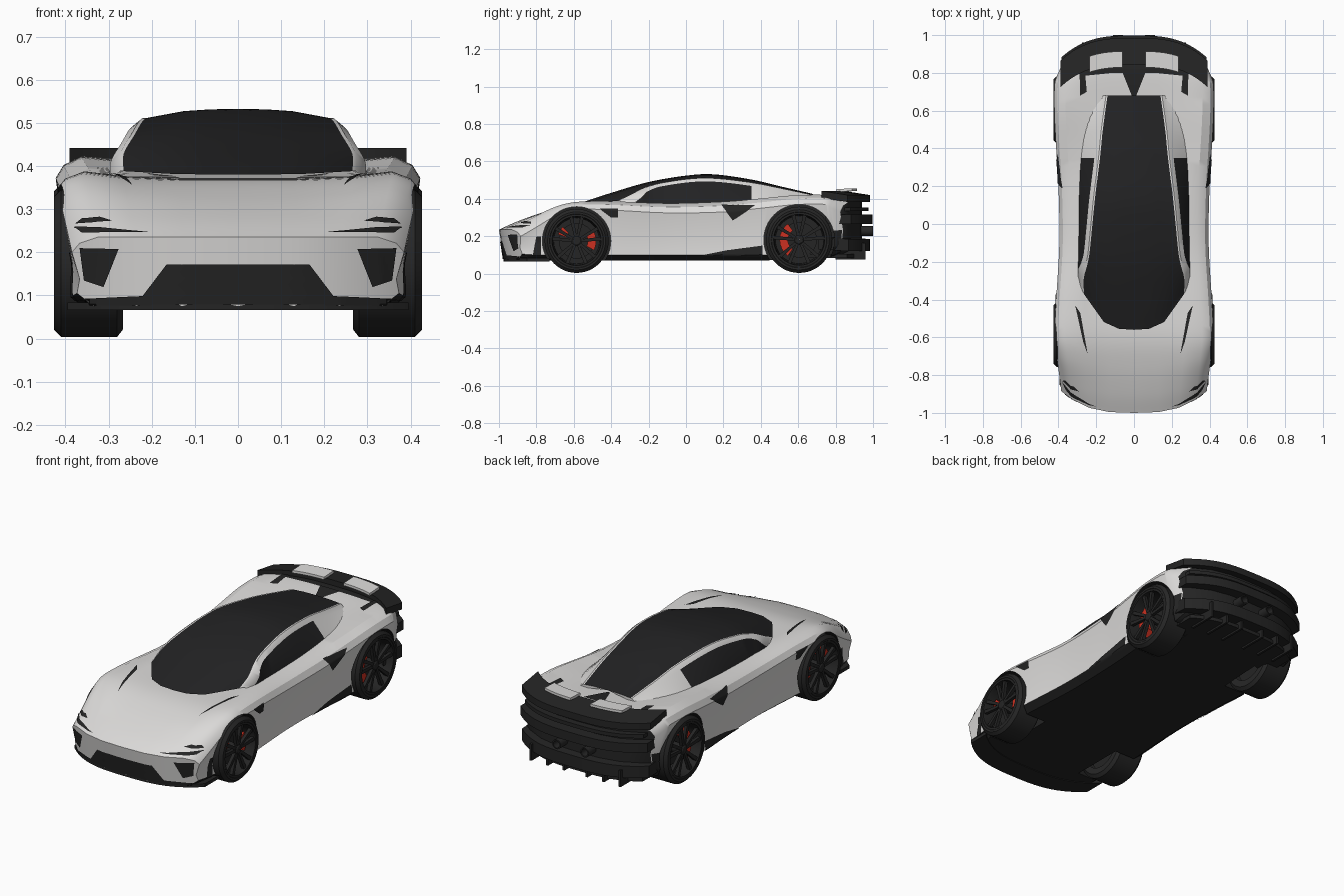
import bpy, bmesh, math
from mathutils import Vector
from mathutils.bvhtree import BVHTree

if "Cube" in bpy.data.objects:
    bpy.data.objects.remove(bpy.data.objects["Cube"])


def mat(name, c):
    m = bpy.data.materials.new(name)
    m.diffuse_color = (*c, 1)
    m.use_nodes = True
    m.node_tree.nodes["Principled BSDF"].inputs["Base Color"].default_value = m.diffuse_color
    return m


WHITE = mat("white_paint", (0.72, 0.71, 0.70))
BLACK = mat("black_trim", (0.018, 0.018, 0.018))
GLASS = mat("dark_glass", (0.016, 0.016, 0.017))
RUBBER = mat("dark_rubber", (0.02, 0.02, 0.02))
RED = mat("red_caliper", (0.6, 0.03, 0.015))


def clamp(t):
    return max(0.0, min(1.0, t))


def lerp(a, b, t):
    return a + (b - a) * t


def sample(table, n):
    """Smooth curve through the rows of a station table."""
    out = []
    for i in range(len(table) - 1):
        p = [table[max(0, min(len(table) - 1, i + k))] for k in (-1, 0, 1, 2)]
        for s in range(n):
            t = s / n
            out.append([0.5 * (2 * b + (c - a) * t + (2 * a - 5 * b + 4 * c - d) * t * t
                               + (3 * b - a - 3 * c + d) * t ** 3) for a, b, c, d in zip(*p)])
    return out + [list(table[-1])]


def loft(bm, rings, closed=False, rule=None):
    vs = [[bm.verts.new(p) for p in r] for r in rings]
    for a, b in zip(vs, vs[1:]):
        n = len(a)
        for j in range(n if closed else n - 1):
            k = (j + 1) % n
            f = bm.faces.new((a[j], b[j], b[k], a[k]))
            if rule:
                f.material_index = rule(j, f.calc_center_median())
    return vs


def finish(name, bm, mats, mirror=True, normals=True, angle=32):
    if mirror:
        g = bmesh.ops.duplicate(bm, geom=bm.verts[:] + bm.edges[:] + bm.faces[:])["geom"]
        for e in g:
            if isinstance(e, bmesh.types.BMVert):
                e.co.x *= -1
        bmesh.ops.reverse_faces(bm, faces=[e for e in g if isinstance(e, bmesh.types.BMFace)])
        bmesh.ops.remove_doubles(bm, verts=bm.verts[:], dist=1e-5)
    if normals:
        bmesh.ops.recalc_face_normals(bm, faces=bm.faces[:])
    me = bpy.data.meshes.new(name)
    bm.to_mesh(me)
    ob = bpy.data.objects.new(name, me)
    bpy.context.collection.objects.link(ob)
    for m in mats:
        me.materials.append(m)
    smooth(ob, angle)
    return ob


def smooth(ob, angle):
    bpy.ops.object.select_all(action='DESELECT')
    ob.select_set(True)
    bpy.context.view_layer.objects.active = ob
    bpy.ops.object.shade_smooth_by_angle(angle=math.radians(angle))


def lathe(bm, prof, cy, cz, n=40):
    """Revolve (x, radius) points about a wheel axis."""
    loft(bm, [[(x, cy + r * math.cos(2 * math.pi * i / n), cz + r * math.sin(2 * math.pi * i / n))
               for i in range(n)] for x, r in prof], closed=True)


# ---- Body shell: y, bottom, half width, shoulder z, fender z, centre z
STATIONS = [(-1.0, .075, .385, .20, .235, .235), (-.9, .07, .395, .245, .285, .28),
            (-.75, .07, .41, .31, .35, .332), (-.6, .07, .42, .345, .382, .365),
            (-.4, .07, .412, .34, .387, .37), (-.1, .07, .395, .325, .376, .375),
            (.2, .07, .40, .33, .385, .38), (.4, .07, .412, .35, .402, .385),
            (.6, .08, .422, .37, .42, .40), (.8, .09, .42, .37, .42, .415),
            (.88, .11, .41, .35, .405, .405), (.94, .14, .39, .33, .385, .39)]


def warp(x, y, z):
    f, r = clamp((-y - .6) / .4), clamp((y - .7) / .25)
    return (x, y + f * (.13 * (x / .4) ** 3 + .2 * max(0, .2 - z)) - r * .13 * (x / .4) ** 3, z)


def body_ring(s):
    y, zb, w, zs, zf, zc = s
    pts = [(0, zb), (.13, zb), (w - .15, zb), (w - .05, zb), (w - .012, zb + .03),
           (w - .018, lerp(zb, zs, .5)), (w, zs), (w - .018, lerp(zs, zf, .6)), (w - .06, zf),
           (w - .15, lerp(zc, zf, .35)), (.13, zc), (0, zc)]
    return [warp(x, y, z) for x, z in pts]


def body_rule(j, c):
    rear = c.y > .87 or (c.y > .79 and c.z > .38 and c.x < .24) or (c.y > .78 and c.z < .2)
    return 1 if j < 4 or rear else 0


bm = bmesh.new()
vs = loft(bm, [body_ring(s) for s in sample(STATIONS, 6)], rule=body_rule)
for k, r in enumerate((vs[0], vs[-1])):
    for idx in ((0, 1, 10, 11), (1, 2, 9, 10), (2, 3, 8, 9), (3, 4, 5, 6, 7, 8)):
        bm.faces.new([r[i] for i in idx]).material_index = k
body = finish("body_shell", bm, [WHITE, BLACK])
bm.free()
bm = bmesh.new()
bm.from_mesh(body.data)
bvh = BVHTree.FromBMesh(bm)
bm.free()

# ---- Wheel arches
WHEELS = [("front", -.585, .171), ("rear", .605, .177)]
for name, cy, R in WHEELS:
    bm = bmesh.new()
    lathe(bm, [(.24, 0.001), (.24, R + .012), (.6, R + .012), (.6, 0.001)], cy, R + .004, 48)
    bmesh.ops.remove_doubles(bm, verts=bm.verts[:], dist=.0015)
    for f in bm.faces:
        f.material_index = 1
    cut = finish("arch_cutter", bm, [WHITE, BLACK])
    cut.hide_render = True
    mod = body.modifiers.new("arch", 'BOOLEAN')
    mod.operation, mod.solver, mod.object = 'DIFFERENCE', 'EXACT', cut
    bpy.context.view_layer.objects.active = body
    bpy.ops.object.modifier_apply(modifier="arch")
    bpy.data.objects.remove(cut)
smooth(body, 32)

# ---- Cabin: y, glass half width, glass edge z, centre z, base half width
CABIN = [(-.56, .265, .388, .380, .292), (-.4, .265, .428, .432, .30), (-.2, .24, .472, .49, .30),
         (0, .22, .505, .524, .30), (.15, .205, .51, .531, .30), (.35, .18, .487, .503, .295),
         (.5, .165, .458, .468, .28), (.68, .14, .42, .426, .25)]


def cabin_ring(s):
    y, wg, ze, zc, wb = s
    f = clamp((-.15 - y) / .4)
    pts = [(wb, .355 + .03 * clamp(y / .6)), (wg + .03, ze - .018), (wg + .008, ze), (wg, ze),
           (wg * .6, lerp(ze, zc, .75)), (wg * .3, lerp(ze, zc, .95)), (0, zc)]
    return [(x, y + f * .2 * (x / .27) ** 3, z) for x, z in pts]


def cabin_rule(j, c):
    return 1 if j >= 3 or (j == 0 and -.33 < c.y < .36) else 0


bm = bmesh.new()
vs = loft(bm, [cabin_ring(s) for s in sample(CABIN, 6)], rule=cabin_rule)
bm.faces.new(vs[-1])
finish("cabin_roof_and_windows", bm, [WHITE, GLASS])

# ---- Painted plates projected on the body (corner pairs run around a quad)
VIEWS = {"front": (lambda u, v: (u, -2, v), (0, 1, 0)), "side": (lambda u, v: (2, u, v), (-1, 0, 0)),
         "top": (lambda u, v: (u, v, 2), (0, 0, -1))}


def plate(name, view, a, b, c, d, m=BLACK, n=12, lift=.004):
    org, dr = VIEWS[view]
    a, b, c, d, dr = Vector(a), Vector(b), Vector(c), Vector(d), Vector(dr)
    rows = []
    for i in range(n + 1):
        row = []
        for j in range(n + 1):
            p = a.lerp(b, i / n).lerp(d.lerp(c, i / n), j / n)
            o = Vector(org(*p))
            hit, nor, *_ = bvh.ray_cast(o, dr)
            if hit is None:
                hit, nor, *_ = bvh.find_nearest(o + dr * 1.6)
            q = hit + nor * lift
            q.x = 0 if p.x == 0 and view != "side" else q.x
            row.append(q)
        rows.append(row)
    bm = bmesh.new()
    loft(bm, rows)
    bm.normal_update()
    for f in bm.faces:
        if f.normal.dot(dr) > 0:
            f.normal_flip()
    finish(name, bm, [m], normals=False)


plate("front_grille", "front", (0, .08), (.235, .08), (.165, .172), (0, .172))
plate("front_lower_trim", "front", (.2, .077), (.37, .077), (.37, .092), (.2, .1))
plate("front_side_intake", "front", (.31, .12), (.355, .135), (.365, .21), (.275, .208))
plate("headlight_lower", "front", (.20, .243), (.36, .243), (.378, .257), (.33, .256))
plate("headlight_upper", "front", (.29, .27), (.375, .264), (.36, .276), (.32, .279))
plate("hood_vent", "top", (.245, -.69), (.27, -.62), (.312, -.43), (.285, -.47))
plate("rear_deck_vent", "top", (.25, .70), (.285, .68), (.29, .86), (.265, .86))
plate("rear_deck_notch", "top", (0, .66), (.012, .68), (.06, .80), (0, .80))
plate("fender_vent", "side", (-.40, .30), (-.365, .30), (-.365, .345), (-.46, .345))
plate("door_intake", "side", (.25, .285), (.29, .31), (.37, .365), (.19, .365))
plate("side_skirt_wedge", "side", (.02, .085), (.41, .085), (.41, .15), (.22, .125))
plate("front_corner_trim", "side", (-.82, .09), (-.775, .09), (-.775, .20), (-.80, .20))


# ---- Curved cross bars at the nose and tail
def bar(name, y0, depth, z0, z1, hw, s, drop=0.0, m=BLACK, x0=0.0):
    bm = bmesh.new()
    rings = []
    for i in range(13):
        x = lerp(x0, hw, i / 12)
        y = y0 - s * .13 * (x / .4) ** 3
        rings.append([(x, y, z0 - drop), (x, y, z1 - drop), (x, y - s * depth, z1), (x, y - s * depth, z0)])
    vs = loft(bm, rings, closed=True)
    bm.faces.new(vs[-1])
    if x0:
        bm.faces.new(vs[0])
    finish(name, bm, [m])


bar("front_splitter", -.975, .12, .066, .084, .395, -1)
bar("grille_slat", -.965, .05, .118, .124, .2, -1)
bar("rear_wing", .985, .14, .405, .442, .39, 1, .022)
bar("rear_light_bar", .975, .10, .335, .355, .36, 1)
bar("rear_bumper_upper", .998, .14, .265, .315, .385, 1)
bar("rear_bumper_lower", .985, .16, .13, .195, .385, 1, .01)
bar("rear_diffuser_lip", .94, .22, .085, .105, .34, 1)
bar("rear_flap", .915, .085, .438, .452, .235, 1, -.004, WHITE, .06)

# ---- Diffuser fins and exhaust tips
bm = bmesh.new()
for x in (.07, .17, .27):
    g = bmesh.ops.create_cube(bm, size=1)["verts"]
    for v in g:
        v.co = Vector((x + v.co.x * .012, .88 + v.co.y * .16, .12 + v.co.z * .09))
finish("diffuser_fins", bm, [BLACK])
bm = bmesh.new()
loft(bm, [[(.085 + r * math.cos(a * math.pi / 8), y, .228 + r * math.sin(a * math.pi / 8))
           for a in range(16)] for y, r in ((.92, .026), (1.0, .026), (1.0, .019), (.945, .019), (.945, .001))],
     closed=True)
finish("exhaust_tips", bm, [RUBBER])

# ---- Wheels
for name, cy, R in WHEELS:
    cz = R + .004
    rim = R * .81
    bm = bmesh.new()
    lathe(bm, [(.268, rim - .02), (.266, R - .018), (.28, R), (.41, R), (.426, R - .016),
               (.426, rim + .006), (.42, rim)], cy, cz, 48)
    finish(name + "_tires", bm, [RUBBER])
    bm = bmesh.new()
    lathe(bm, [(.424, rim + .004), (.424, rim - .007), (.41, rim - .01), (.31, rim - .016), (.31, .001)], cy, cz)
    lathe(bm, [(.33, .001), (.33, .095), (.345, .095), (.345, .001)], cy, cz)
    lathe(bm, [(.345, .028), (.41, .028), (.417, .018), (.417, .001)], cy, cz, 20)
    # Paired spokes
    for k in range(5):
        for off in (-13, 13):
            a = math.radians(90 + 72 * k + off)
            for v in bmesh.ops.create_cube(bm, size=1)["verts"]:
                t = v.co.x + .5
                r, w = lerp(.015, rim - .004, t), v.co.y * lerp(.014, .02, t)
                v.co = Vector((.403 + v.co.z * .018 + .006 * t, cy + r * math.cos(a) - w * math.sin(a),
                               cz + r * math.sin(a) + w * math.cos(a)))
    finish(name + "_rims", bm, [BLACK])
    # Brake calipers
    bm = bmesh.new()
    spans = ((-28, 32), (135, 160)) if name == "front" else ((125, 235),)
    for a0, a1 in spans:
        rings = []
        for i in range(9):
            a = math.radians(lerp(a0, a1, i / 8))
            rings.append([(x, cy + r * math.cos(a), cz + r * math.sin(a))
                          for x, r in ((.325, .06), (.385, .06), (.385, .105), (.325, .105))])
        vs = loft(bm, rings, closed=True)
        bm.faces.new(vs[0])
        bm.faces.new(vs[-1])
    finish(name + "_brake_calipers", bm, [RED])
